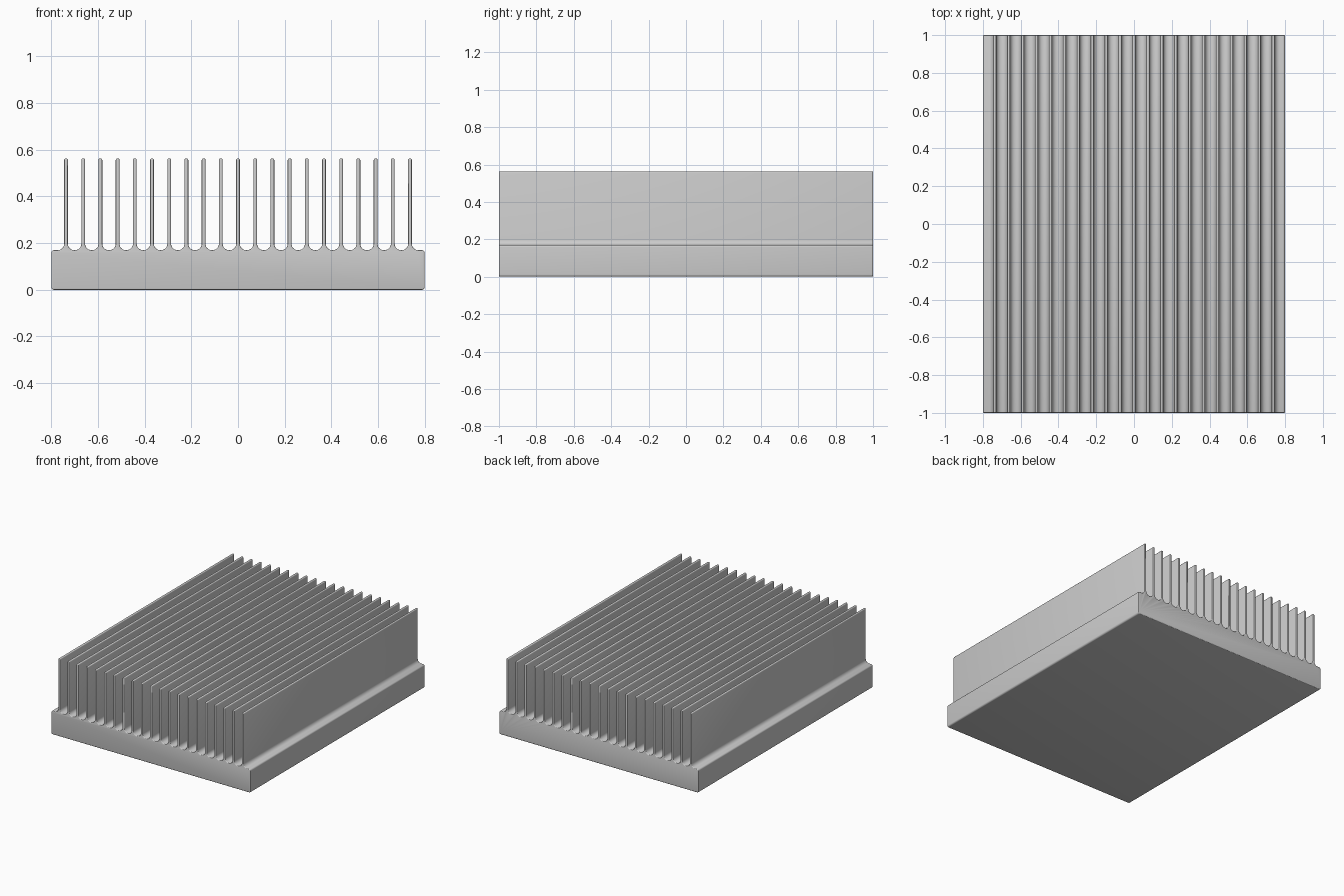
import bpy, bmesh
from math import sin, cos, pi, radians

cube = bpy.data.objects.get("Cube")
if cube:
    bpy.data.objects.remove(cube, do_unlink=True)

HALF_W, HALF_L = 0.8, 1.0          # base half width, half length
BASE_TOP, FIN_TOP = 0.17, 0.563
FINS, PITCH, FIN_HALF = 21, 0.0737, 0.008
FILLET, CORNER, EDGE = 0.027, 0.012, 0.005


def arc(cx, cz, r, start, end, steps=6):
    """Points on an arc, angles in degrees."""
    angles = [radians(start + (end - start) * i / steps) for i in range(steps + 1)]
    return [(cx + r * cos(a), cz + r * sin(a)) for a in angles]


def profile(d):
    """Cross-section of the base and fins, shrunk inwards by d."""
    c, x, z = CORNER - d, HALF_W - CORNER, BASE_TOP - CORNER
    tip = 0.0065                     # rounded fin tip
    pts = arc(-x, CORNER, c, 270, 180) + arc(-x, z, c, 180, 90)
    for i in range(FINS):
        fx = (i - (FINS - 1) / 2) * PITCH
        root = FIN_HALF + FILLET
        zc, zt = BASE_TOP + FILLET, FIN_TOP - tip
        pts += arc(fx - root, zc, FILLET + d, 270, 360)
        pts += arc(fx - FIN_HALF + tip, zt, tip - d, 180, 90, 3)
        pts += arc(fx + FIN_HALF - tip, zt, tip - d, 90, 0, 3)
        pts += arc(fx + root, zc, FILLET + d, 180, 270)
    return pts + arc(x, z, c, 90, 0) + arc(x, CORNER, c, 0, -90)


# Extrude the section along y with rounded rims at both ends
stations = []
for i in range(4):
    a = i / 3 * pi / 2
    stations.append((-HALF_L + EDGE * (1 - sin(a)), EDGE * (1 - cos(a))))
stations = [(y, d) for y, d in reversed(stations)]
stations = sorted((-HALF_L + EDGE * (1 - cos(i * pi / 6)),
                   EDGE * (1 - sin(i * pi / 6))) for i in range(4))
stations += [(-y, d) for y, d in reversed(stations)]

bm = bmesh.new()
rings = [[bm.verts.new((x, y, z)) for x, z in profile(d)] for y, d in stations]
for a, b in zip(rings, rings[1:]):
    for i in range(len(a)):
        j = (i + 1) % len(a)
        bm.faces.new((a[i], a[j], b[j], b[i]))
bm.faces.new(rings[0])
bm.faces.new(rings[-1])
bmesh.ops.recalc_face_normals(bm, faces=bm.faces)

mesh = bpy.data.meshes.new("finned_heat_sink")
bm.to_mesh(mesh)
bm.free()
sink = bpy.data.objects.new("finned_heat_sink", mesh)
bpy.context.collection.objects.link(sink)

# Plain metal grey
grey = bpy.data.materials.new("metal_grey")
grey.use_nodes = True
colour = (0.6, 0.6, 0.6, 1)
grey.diffuse_color = colour
grey.node_tree.nodes["Principled BSDF"].inputs["Base Color"].default_value = colour
mesh.materials.append(grey)

bpy.ops.object.select_all(action="DESELECT")
sink.select_set(True)
bpy.context.view_layer.objects.active = sink
bpy.ops.object.shade_smooth_by_angle(angle=radians(35))
